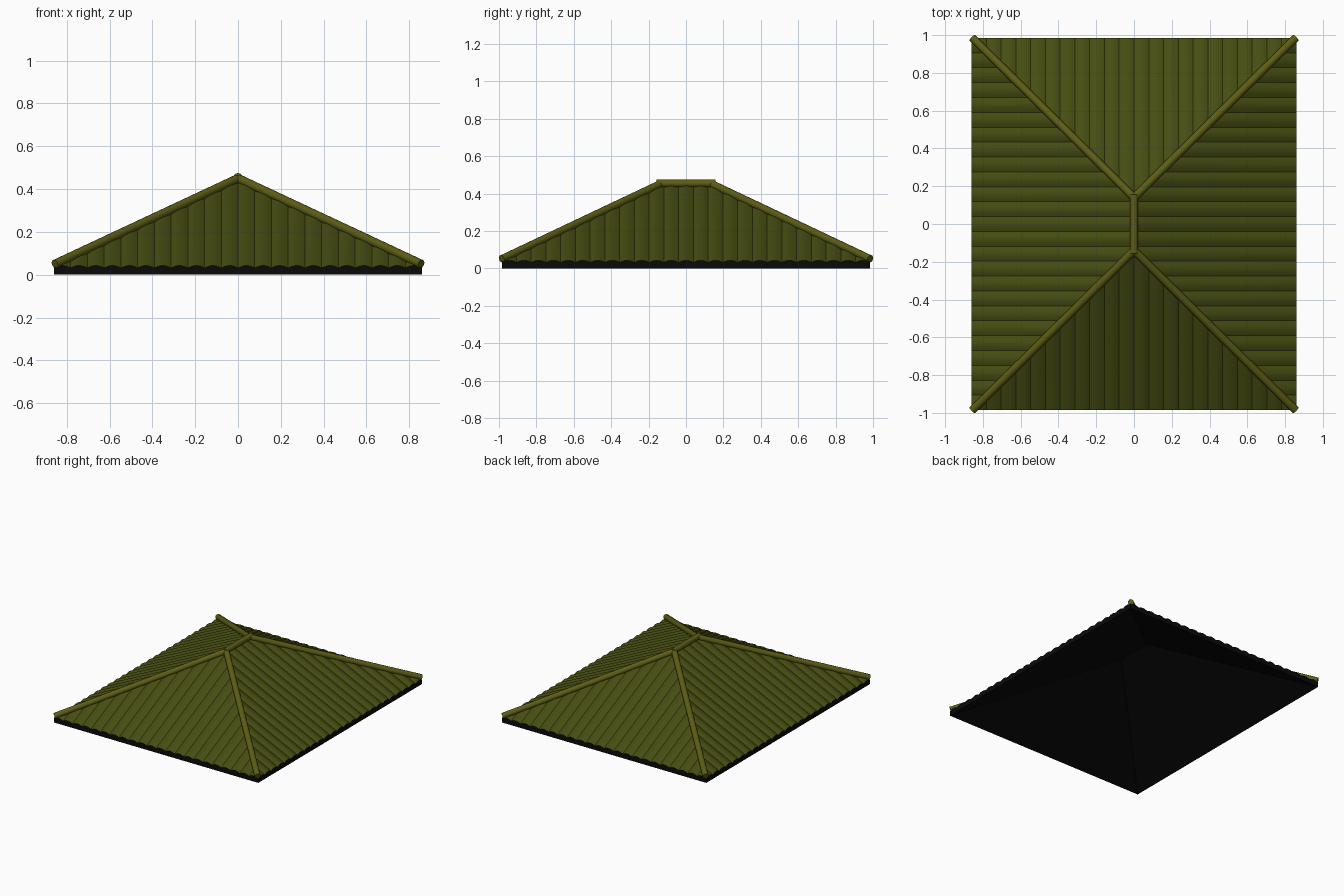
import bpy, bmesh, math
from mathutils import Vector, Matrix

if "Cube" in bpy.data.objects:
    bpy.data.objects.remove(bpy.data.objects["Cube"])

HX, HY = 0.86, 0.985        # eave half sizes
RIDGE = 0.14                # ridge half length
Z_EAVE, Z_TOP, Z_UNDER = 0.032, 0.435, 0.40
AMP, STEPS = 0.011, 8       # tile rib height, segments per rib


def material(name, rgb):
    m = bpy.data.materials.new(name)
    m.diffuse_color = (*rgb, 1)
    m.use_nodes = True
    m.node_tree.nodes["Principled BSDF"].inputs["Base Color"].default_value = m.diffuse_color
    return m


tile_mat = material("mossy_tile", (0.062, 0.075, 0.006))
dark_mat = material("dark_wood", (0.003, 0.003, 0.003))
cap_mat = material("ridge_cap", (0.11, 0.11, 0.008))


def finish(bm, name, mats, angle):
    mesh = bpy.data.meshes.new(name)
    bm.to_mesh(mesh)
    bm.free()
    for m in mats:
        mesh.materials.append(m)
    ob = bpy.data.objects.new(name, mesh)
    bpy.context.collection.objects.link(ob)
    bpy.ops.object.select_all(action='DESELECT')
    ob.select_set(True)
    bpy.context.view_layer.objects.active = ob
    bpy.ops.object.shade_smooth_by_angle(angle=math.radians(angle))
    return ob


# One ribbed slope with its fascia and underside, then turned into place
def slope(name, half, eave, run, flat, ribs, turn):
    bm = bmesh.new()
    n = ribs * STEPS
    us = {round(-half + 2 * half * i / n, 5) for i in range(n + 1)}
    us = sorted(us | {-flat, flat})
    rows = []
    for u in us:
        t = max(0.0, min(1.0, (half - abs(u)) / (half - flat)))
        bump = AMP * abs(math.sin(math.pi * ribs * (u + half) / (2 * half)))
        rows.append((bm.verts.new((u, -eave, 0)),
                     bm.verts.new((u, -eave, Z_EAVE + bump)),
                     bm.verts.new((u, -eave + run * t,
                                   Z_EAVE + (Z_TOP - Z_EAVE) * t + bump))))
    for (b0, e0, h0), (b1, e1, h1) in zip(rows, rows[1:]):
        bm.faces.new((e0, e1, h1, h0)).material_index = 0
        bm.faces.new((b0, b1, e1, e0)).material_index = 1
    # sloping underside
    peak = [(-flat, -eave + run, Z_UNDER), (flat, -eave + run, Z_UNDER)]
    if flat == 0:
        peak = peak[:1]
    pts = [(-half, -eave, 0)] + peak + [(half, -eave, 0)]
    bm.faces.new([bm.verts.new(p) for p in pts]).material_index = 1
    bmesh.ops.remove_doubles(bm, verts=bm.verts, dist=1e-5)
    bm.transform(Matrix.Rotation(turn, 4, 'Z'))
    finish(bm, name, (tile_mat, dark_mat), 40)


for i, label in enumerate(("front", "right", "back", "left")):
    if i % 2 == 0:
        slope(label + "_slope", HX, HY, HY - RIDGE, 0.0, 22, i * math.pi / 2)
    else:
        slope(label + "_slope", HY, HX, HX, RIDGE, 25, i * math.pi / 2)


# Round cap pole between two points
def pole(name, a, b, r):
    a, b = Vector(a), Vector(b)
    d = b - a
    bm = bmesh.new()
    bmesh.ops.create_cone(bm, cap_ends=True, segments=12, radius1=r, radius2=r,
                          depth=d.length)
    bm.transform(Matrix.Translation((a + b) / 2)
                 @ d.to_track_quat('Z', 'Y').to_matrix().to_4x4())
    finish(bm, name, (cap_mat,), 40)


# Hip caps and ridge cap
for sy, fb in ((-1, "front"), (1, "back")):
    for sx, lr in ((-1, "left"), (1, "right")):
        pole(f"{fb}_{lr}_hip_cap", (sx * 0.855, sy * 0.985, 0.05),
             (0, sy * RIDGE, 0.45), 0.021)
pole("ridge_cap", (0, -0.157, 0.454), (0, 0.157, 0.454), 0.021)
